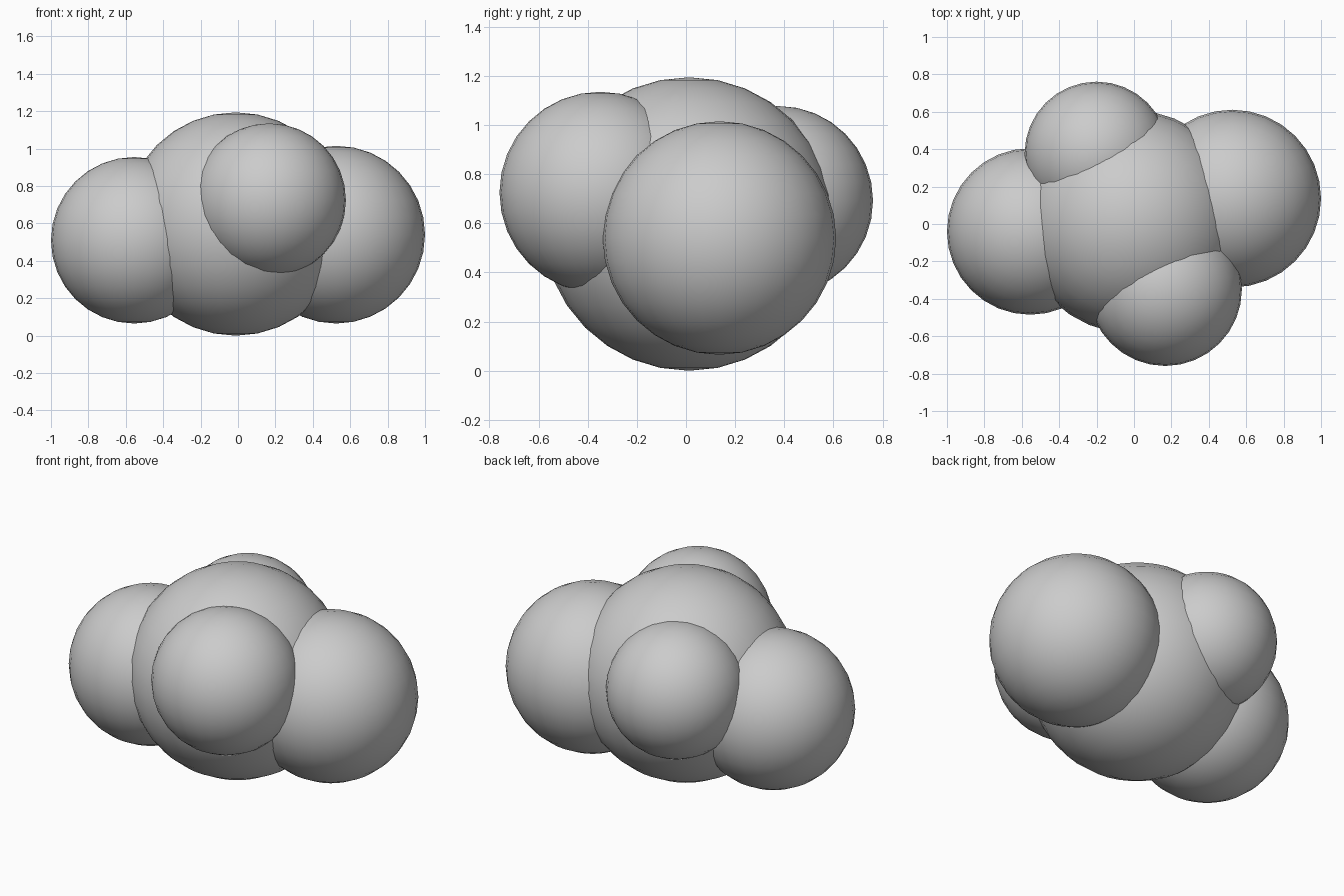
import bpy

if "Cube" in bpy.data.objects:
    bpy.data.objects.remove(bpy.data.objects["Cube"])


def ball(name, centre, radius):
    bpy.ops.mesh.primitive_uv_sphere_add(segments=32, ring_count=16,
                                         radius=radius, location=centre)
    obj = bpy.context.object
    obj.name = name
    bpy.ops.object.shade_smooth()
    return obj


# Large middle ball with four smaller balls sunk into its sides
ball("core_ball", (-0.012, 0.012, 0.597), 0.597)
ball("left_ball", (-0.555, -0.04, 0.51), 0.445)
ball("right_ball", (0.525, 0.136, 0.54), 0.475)
ball("front_ball", (0.167, -0.349, 0.725), 0.41)
ball("back_ball", (-0.2, 0.376, 0.692), 0.385)
